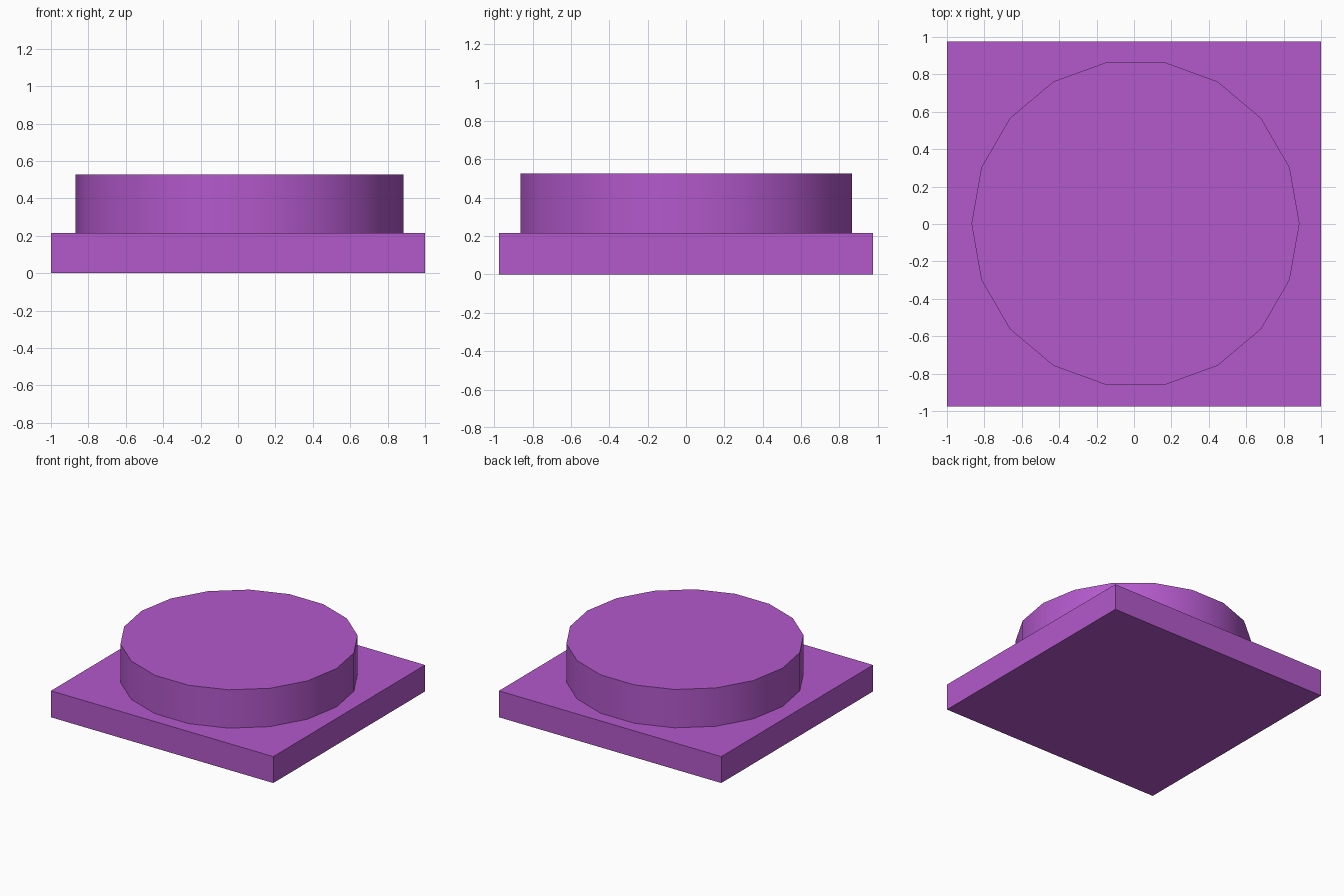
import bpy
import math

if "Cube" in bpy.data.objects:
    bpy.data.objects.remove(bpy.data.objects["Cube"])

purple = bpy.data.materials.new("purple")
purple.diffuse_color = (0.45, 0.10, 0.60, 1.0)
purple.use_nodes = True
purple.node_tree.nodes["Principled BSDF"].inputs["Base Color"].default_value = purple.diffuse_color

PLATE_TOP = 0.215
STUD_TOP = 0.527

# Rectangular base plate
bpy.ops.mesh.primitive_cube_add(size=1, location=(0, 0, PLATE_TOP / 2))
plate = bpy.context.object
plate.name = "base_plate"
plate.scale = (2.0, 1.95, PLATE_TOP)
bpy.ops.object.transform_apply(location=False, rotation=False, scale=True)
plate.data.materials.append(purple)

# Round 18-sided disc on top, with a corner pointing along +x
bpy.ops.mesh.primitive_cylinder_add(
    vertices=18, radius=0.877, depth=STUD_TOP - PLATE_TOP,
    location=(0.008, 0.002, (STUD_TOP + PLATE_TOP) / 2),
    rotation=(0, 0, math.radians(90)))
disc = bpy.context.object
disc.name = "round_disc"
bpy.ops.object.transform_apply(location=False, rotation=True, scale=False)
disc.data.materials.append(purple)
bpy.ops.object.shade_smooth_by_angle(angle=math.radians(30))
